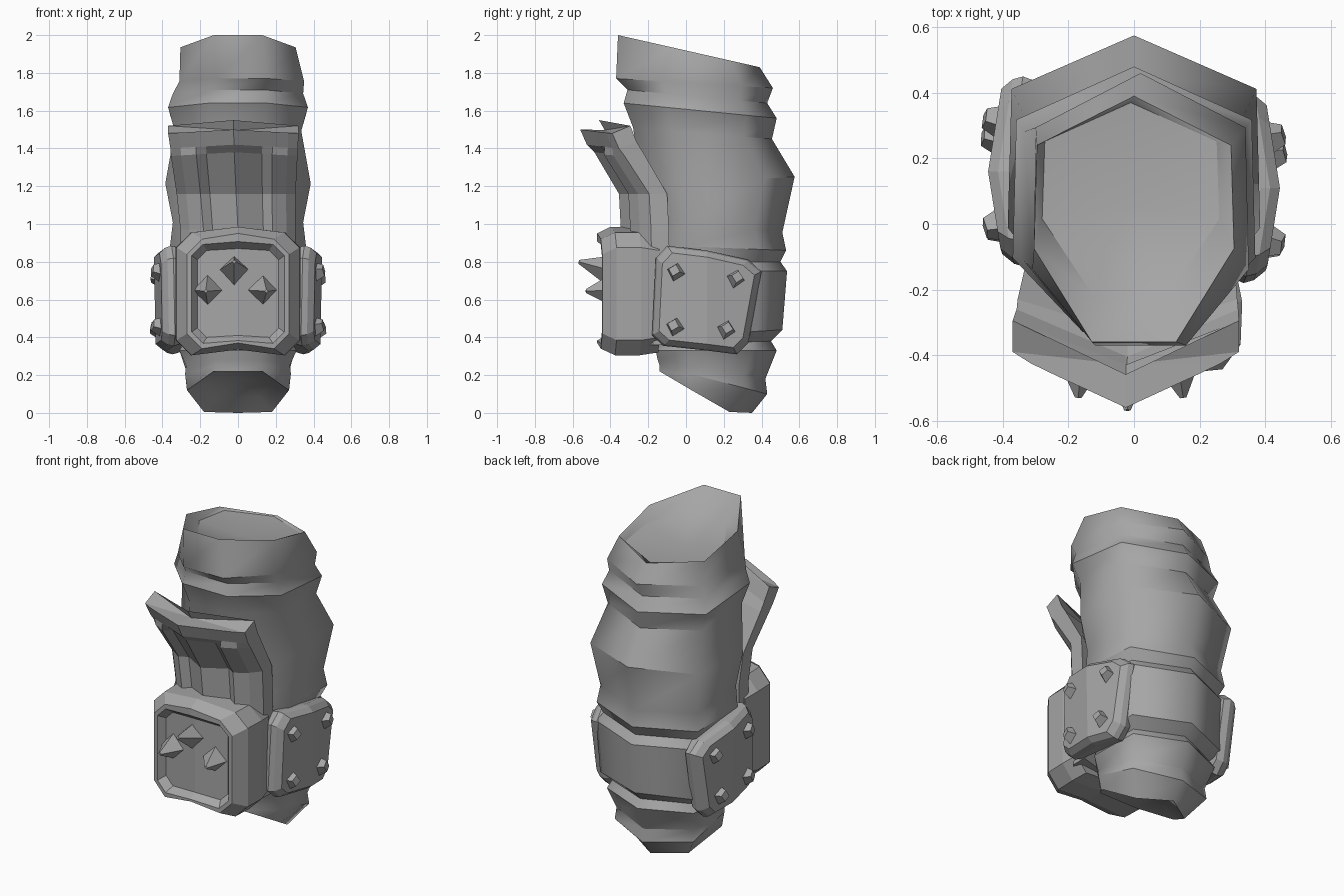
import bpy, bmesh, math
from mathutils import Vector

if "Cube" in bpy.data.objects:
    bpy.data.objects.remove(bpy.data.objects["Cube"])

grey = bpy.data.materials.new("mid grey")
grey.diffuse_color = (0.38, 0.38, 0.38, 1)
grey.use_nodes = True
grey.node_tree.nodes["Principled BSDF"].inputs["Base Color"].default_value = grey.diffuse_color


def finish(name, bm):
    bmesh.ops.recalc_face_normals(bm, faces=bm.faces[:])
    me = bpy.data.meshes.new(name)
    bm.to_mesh(me)
    bm.free()
    me.materials.append(grey)
    ob = bpy.data.objects.new(name, me)
    bpy.context.collection.objects.link(ob)
    return ob


def loft(name, rings, cap="fan", smooth=False, centres=None):
    """Skin closed rings of points; cap by centre fan, or two halves split by a ridge.
    With smooth, only the ring edges that bend clearly stay sharp."""
    bm = bmesh.new()
    vs = [[bm.verts.new(p) for p in r] for r in rings]
    n = len(vs[0])
    for a, b in zip(vs, vs[1:]):
        for i in range(n):
            j = (i + 1) % n
            bm.faces.new((a[i], a[j], b[j], b[i]))
    for k, r in enumerate((vs[0], vs[-1])):
        if cap == "fan":
            mid = sum((v.co for v in r), Vector()) / n
            c = bm.verts.new(centres[k] if centres else mid)
            for i in range(n):
                bm.faces.new((r[i], r[(i + 1) % n], c))
        else:
            h = n // 2
            bm.faces.new(r[:h + 1])
            bm.faces.new(r[h:] + r[:1])
    if smooth:
        bmesh.ops.recalc_face_normals(bm, faces=bm.faces[:])
        for f in bm.faces:
            f.smooth = True
        for r in vs:
            for i in range(n):
                e = bm.edges.get((r[i], r[(i + 1) % n]))
                e.smooth = e.calc_face_angle() < math.radians(28)
    return finish(name, bm)


# Leg: seven-sided tilted rings (front z, front y, back z, back y, half width, x shift)
SECTION = [(0, 1), (-.97, .8), (-1, .28), (-.42, 0), (.42, 0), (1, .28), (.97, .8)]


def leg_ring(zf, yf, zb, yb, w, cx=0, side=.28):
    return [(cx + u * w, yf + (yb - yf) * (side if v == .28 else v),
             zf + (zb - zf) * (side if v == .28 else v)) for u, v in SECTION]


LEG = [
    (.36, -.15, .38, .45, .29),
    (.40, -.15, .44, .51, .34),
    (.76, -.20, .75, .535, .36),
    (.80, -.20, .80, .50, .33),
    (.89, -.20, .86, .53, .36),
    (1.03, -.20, .955, .51, .345),
    (1.2, -.24, 1.25, .575, .385),
    (1.51, -.28, 1.45, .455, .335),
    (1.64, -.33, 1.56, .48, .37),
    (1.71, -.31, 1.64, .43, .345),
    (1.77, -.37, 1.72, .46, .33, .02),
    (2.0, -.36, 1.83, .39, .305, 0, .38),     # top rim
    (1.89, -.22, 1.83, .37, .27, -.01, .4),   # shallow hollow
]
# Slanted mouth at the bottom, with a hollow inside
mouth = [(0, .35, 0), (-.18, .23, .005), (-.27, .03, .12), (-.13, -.14, .22),
         (.13, -.14, .22), (.27, .03, .12), (.18, .23, .005)]
inner = [(x * .62, .12 + (y - .12) * .62, .15 + (z - .11) * .62) for x, y, z in mouth]
foot = [inner, mouth, leg_ring(.25, -.14, .10, .43, .28), leg_ring(.28, -.15, .18, .42, .275),
        leg_ring(.33, -.16, .33, .48, .31)]
loft("leg", foot + [leg_ring(*r) for r in LEG], smooth=True,
     centres=[(0, .12, .18), (-.02, .06, 1.82)])

# Shin guard: chevron plate with a sunken middle panel
COLS = (-1, -.84, -.6, -.44, 0, .44, .6, .84, 1)
FLAT = {0: 0, .44: .07, .6: .095, .84: .135, 1: .17}
SUNK = {0: .0, .44: .08, .6: .05, .84: .10, 1: .16}


def guard_ring(z, yc, w, offs, rear, zr=0, cx=0):
    pts = [(cx + u * w, yc + offs[abs(u)], z - .02 * abs(u) * (zr > 0)) for u in COLS]
    side = yc + offs[1] + .095
    return pts + [(cx + w, side, z + zr * .4), (cx, yc + rear, z + zr),
                  (cx - w, side, z + zr * .4)]


loft("shin_guard", [
    guard_ring(.36, -.335, .30, SUNK, .17),
    guard_ring(.97, -.345, .305, SUNK, .17),
    guard_ring(1.16, -.355, .315, SUNK, .17, 0, -.01),
    guard_ring(1.38, -.485, .335, SUNK, .15, .01, -.02),
    guard_ring(1.42, -.525, .338, FLAT, .12, .03, -.02),
    guard_ring(1.50, -.56, .345, FLAT, .10, .05, -.025),
])


# Front plate: ten-point outline starting at top centre, ridge down the middle
def plate_ring(hw, hh, y, chamfer=.08, peak=.03, cz=.63):
    a, b, c = hw, hh, chamfer
    out = [(0, b + peak), (a - c, b), (a, b - c), (a, c - b), (a - c, -b),
           (0, peak - b), (c - a, -b), (-a, c - b), (-a, b - c), (c - a, b)]
    return [(x, y + abs(x) * .1, cz + z) for x, z in out]


loft("front_plate", [
    plate_ring(.31, .31, -.17),
    plate_ring(.33, .325, -.27),
    plate_ring(.325, .325, -.40),
    plate_ring(.27, .29, -.47),
    plate_ring(.245, .262, -.47, .06, .015),
    plate_ring(.215, .23, -.425, .05, .01),
], cap="ridge")


# Four-sided spikes and studs
def spike(name, base, tip, r0, r1, turn=0):
    base, tip = Vector(base), Vector(tip)
    d = (tip - base).normalized()
    side = d.cross(Vector((0, 0, 1))).normalized()
    up = side.cross(d)
    rings = []
    for c, r in ((base, r0), (tip, r1)):
        rings.append([c + r * (math.cos(turn + k * math.pi / 2) * side
                               + math.sin(turn + k * math.pi / 2) * up) for k in range(4)])
    loft(name, rings, cap="ridge")


for i, (x, z, tx, tz, ty) in enumerate([(-.16, .65, -.17, .645, -.53),
                                        (-.02, .755, -.02, .80, -.568),
                                        (.13, .65, .15, .645, -.53)]):
    spike(f"front_spike_{i + 1}", (x, -.40, z), (tx, ty, tz), .082, .01)

# Side plates: skewed chamfered outline (y, z) bowed outwards; the left one sits further back
SIDE = [(.11, .86), (-.10, .885), (-.16, .82), (-.18, .41), (-.12, .355),
        (.11, .33), (.27, .31), (.33, .37), (.40, .75), (.33, .81)]
STUDS = [(-.05, .745), (.26, .71), (-.055, .455), (.21, .44)]


def bow(y, z):
    return .445 - .16 * abs(y - .11) - .25 * max(0, .55 - z) ** 2


def side_ring(s, sign, shift, depth, flat=None):
    pts = []
    for y, z in SIDE:
        y, z = .11 + (y - .11) * s, .59 + (z - .59) * s
        x = flat if flat else bow(y, z) - depth
        pts.append((sign * x, y + shift, z))
    return pts


for label, sign, shift in (("right", 1, 0), ("left", -1, .05)):
    loft(f"{label}_side_plate", [
        side_ring(.95, sign, shift, 0, .30),
        side_ring(1, sign, shift, .06),
        side_ring(.97, sign, shift, .03),
        side_ring(.87, sign, shift, 0),
    ], cap="ridge")
    for i, (y, z) in enumerate(STUDS):
        x = bow(y, z)
        spike(f"{label}_stud_{i + 1}", (sign * (x - .02), y + shift, z),
              (sign * (x + .035), y + shift + (y - .1) * .08, z + .01), .056, .032, .25)
